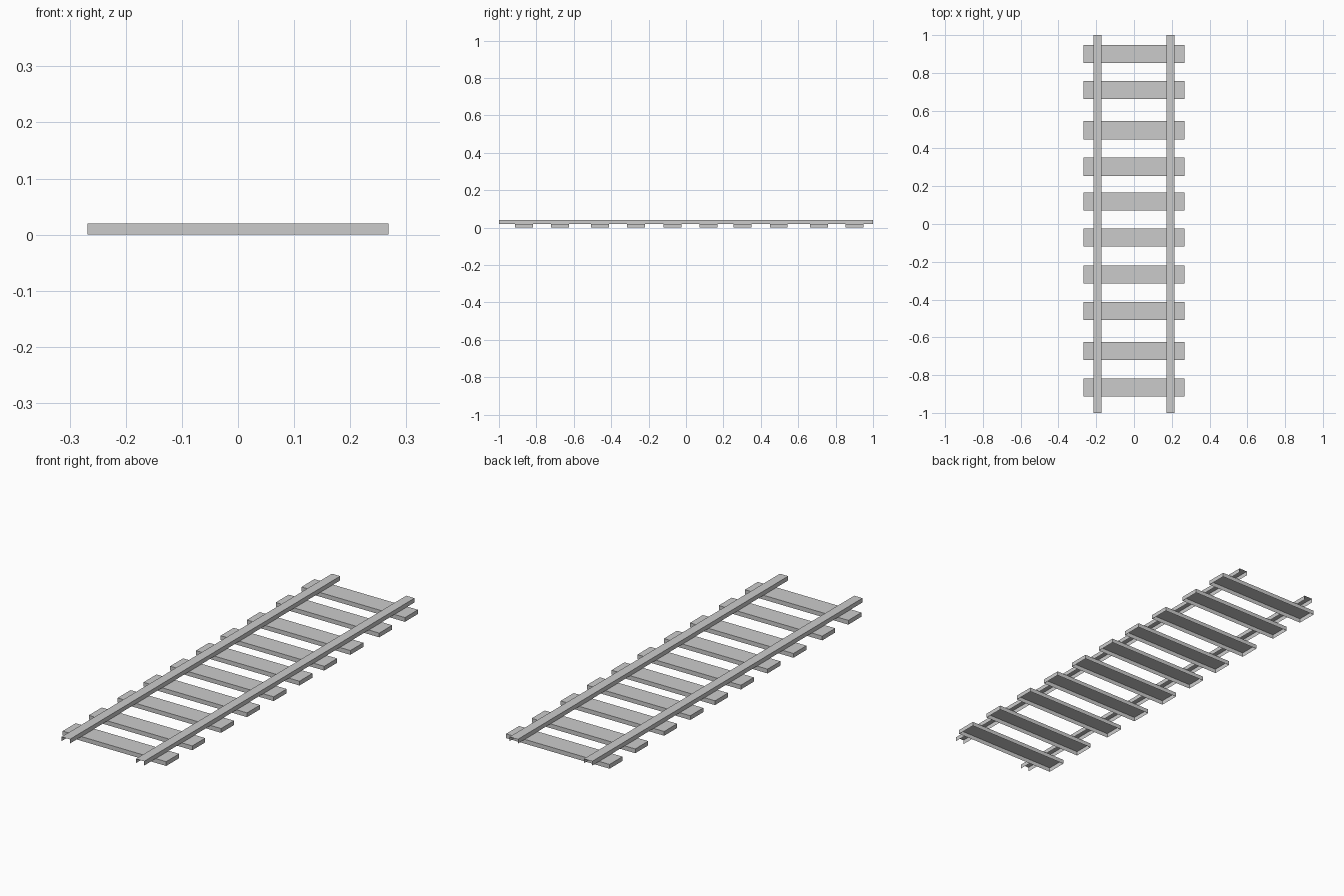
import bpy
import bmesh

if "Cube" in bpy.data.objects:
    bpy.data.objects.remove(bpy.data.objects["Cube"])


def new_object(name, bm):
    mesh = bpy.data.meshes.new(name)
    bm.to_mesh(mesh)
    bm.free()
    obj = bpy.data.objects.new(name, mesh)
    bpy.context.collection.objects.link(obj)
    return obj


def open_box(name, x, y, z, open_sides):
    """Thin-walled box spanning the x, y, z ranges, minus faces whose normal matches open_sides."""
    bm = bmesh.new()
    bmesh.ops.create_cube(bm, size=1)
    for v in bm.verts:
        for i, (lo, hi) in enumerate((x, y, z)):
            v.co[i] = lo if v.co[i] < 0 else hi
    bm.normal_update()
    doomed = [f for f in bm.faces if open_sides(f.normal)]
    bmesh.ops.delete(bm, geom=doomed, context='FACES')
    return new_object(name, bm)


SLEEPER_TOP = 0.02
RAIL_TOP = 0.04

# Sleepers: ten planks laid in slightly uneven pairs, hollow underneath
centres = (-0.866, -0.673, -0.460, -0.268, -0.071, 0.120, 0.303, 0.496, 0.710, 0.900)
for n, c in enumerate(centres, 1):
    open_box(f"sleeper_{n:02d}", (-0.268, 0.268), (c - 0.048, c + 0.048),
             (0, SLEEPER_TOP), lambda nrm: nrm.z < -0.5)

# Rails: inverted channels, open at both ends and underneath
for side, x in (("left", (-0.214, -0.171)), ("right", (0.171, 0.214))):
    open_box(f"rail_{side}", x, (-1, 1), (SLEEPER_TOP, RAIL_TOP),
             lambda nrm: nrm.z < -0.5 or abs(nrm.y) > 0.5)
